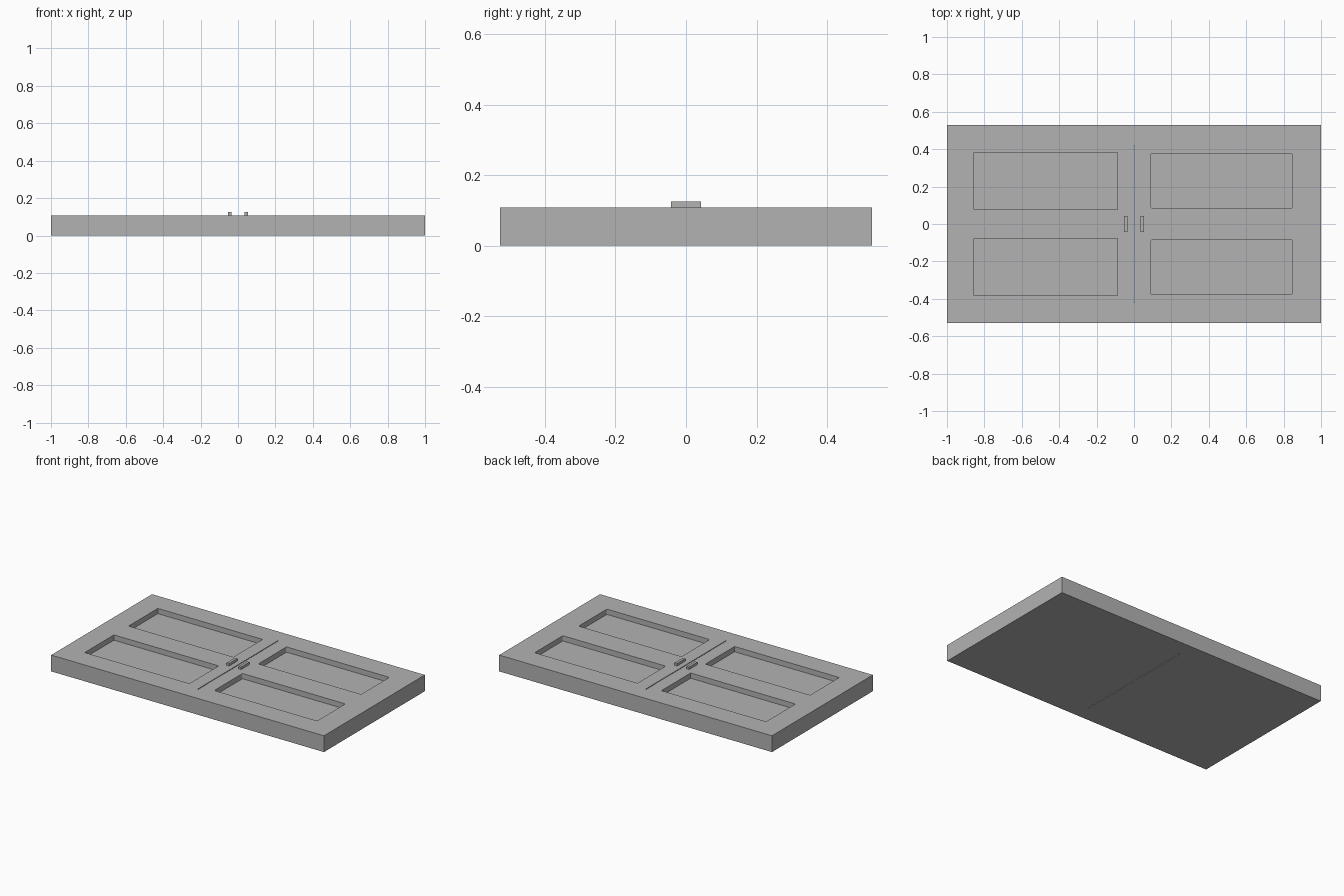
import bpy
import bmesh
from mathutils import Matrix

cube = bpy.data.objects.get("Cube")
if cube:
    bpy.data.objects.remove(cube, do_unlink=True)

TOP = 0.108          # slab thickness
FLOOR = 0.073        # height of the recessed panels

# Single grey material
grey = bpy.data.materials.new("Plain grey")
grey.use_nodes = True
colour = (0.45, 0.45, 0.45, 1.0)
grey.diffuse_color = colour
grey.node_tree.nodes["Principled BSDF"].inputs["Base Color"].default_value = colour


def add_box(bm, x, y, z, radius=0.0):
    """Add a box spanning the (min, max) ranges, optionally rounding its upright edges."""
    size = Matrix.Diagonal((x[1] - x[0], y[1] - y[0], z[1] - z[0], 1))
    centre = Matrix.Translation((sum(x) / 2, sum(y) / 2, sum(z) / 2))
    verts = bmesh.ops.create_cube(bm, size=1, matrix=centre @ size)["verts"]
    if radius:
        edges = {e for v in verts for e in v.link_edges
                 if abs(e.verts[0].co.z - e.verts[1].co.z) > 1e-4}
        bmesh.ops.bevel(bm, geom=list(edges), offset=radius, segments=4,
                        profile=0.5, affect='EDGES')


def make_object(name, bm):
    mesh = bpy.data.meshes.new(name)
    bm.to_mesh(mesh)
    bm.free()
    mesh.materials.append(grey)
    obj = bpy.data.objects.new(name, mesh)
    bpy.context.collection.objects.link(obj)
    return obj


# Door slab
bm = bmesh.new()
add_box(bm, (-1, 1), (-0.528, 0.528), (0, TOP))
slab = make_object("door_slab", bm)

# Cutter: four panel recesses and the slit between the two doors
bm = bmesh.new()
for side in (-1, 1):
    near, far = sorted((side * 0.077, side * 0.383))
    add_box(bm, (-0.856, -0.088), (near, far), (FLOOR, 0.2))
    near, far = sorted((side * 0.083, side * 0.378))
    add_box(bm, (0.091, 0.845), (near, far), (FLOOR, 0.2), radius=0.008)
add_box(bm, (-0.0025, 0.0025), (-0.42, 0.42), (-0.1, 0.2))
cutter = make_object("recess_cutter", bm)
cutter.hide_render = True

cut = slab.modifiers.new("Recesses", 'BOOLEAN')
cut.operation = 'DIFFERENCE'
cut.solver = 'EXACT'
cut.object = cutter
bpy.context.view_layer.objects.active = slab
bpy.ops.object.modifier_apply(modifier=cut.name)
bpy.data.objects.remove(cutter, do_unlink=True)

# Pull handles on either side of the slit
for name, side in (("left_handle", 1), ("right_handle", -1)):
    bm = bmesh.new()
    add_box(bm, (side * 0.044 - 0.009, side * 0.044 + 0.009),
            (-0.043, 0.043), (TOP - 0.004, 0.125))
    make_object(name, bm)
